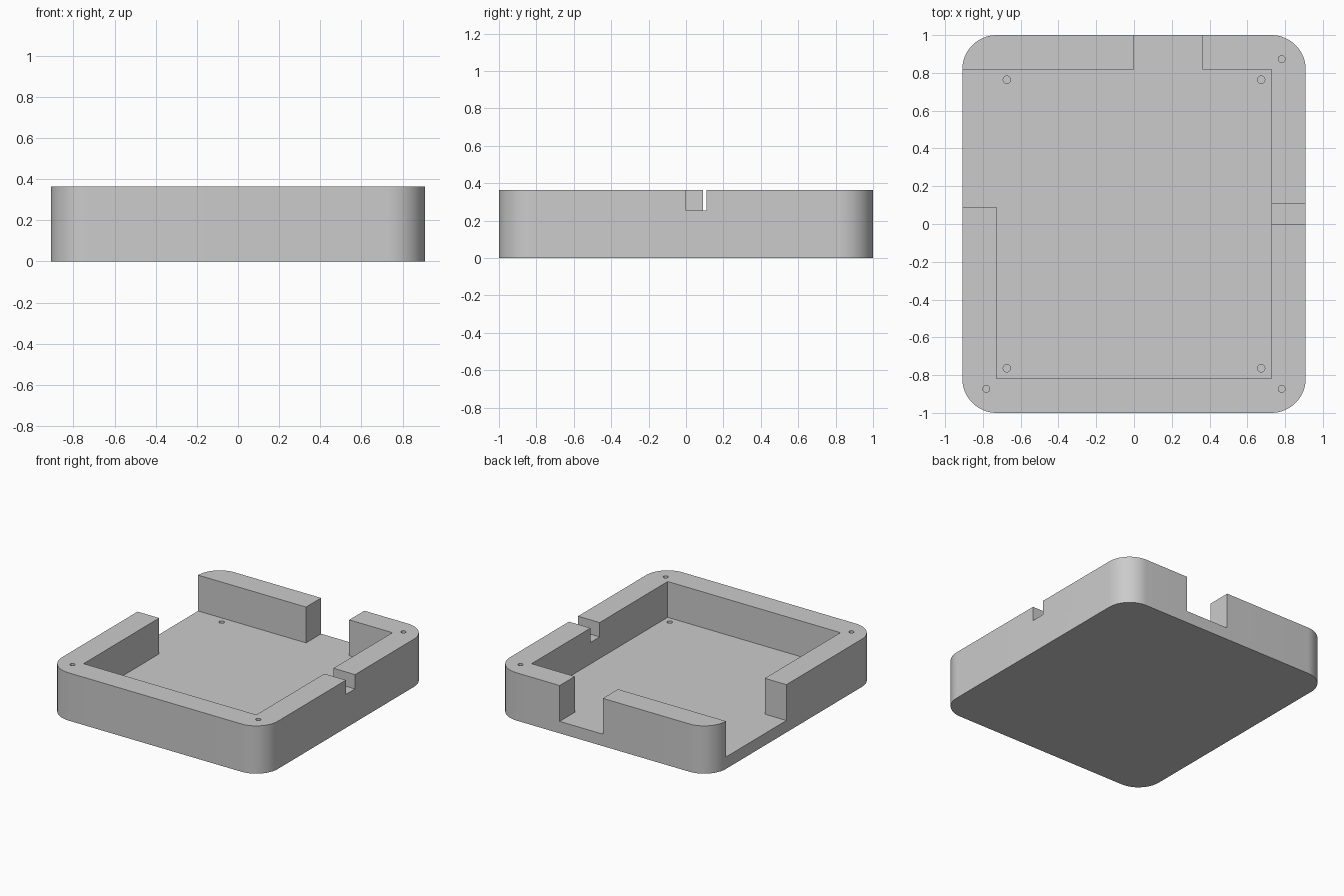
import bpy
import bmesh
from math import cos, sin, pi, radians

if "Cube" in bpy.data.objects:
    bpy.data.objects.remove(bpy.data.objects["Cube"], do_unlink=True)

U = 1 / 55                    # one design unit
HX, HY, TOP = 50, 55, 20      # half width, half depth, height
WALL, FLOOR = 10, 5
IX, IY = HX - WALL, HY - WALL

grey = bpy.data.materials.new("plain grey")
grey.use_nodes = True
grey.diffuse_color = (0.6, 0.6, 0.6, 1)
grey.node_tree.nodes["Principled BSDF"].inputs["Base Color"].default_value = (0.6, 0.6, 0.6, 1)


def prism(name, outline, z0, z1):
    """Extrude a counterclockwise outline between two heights."""
    bm = bmesh.new()
    face = bm.faces.new([bm.verts.new((x * U, y * U, z0 * U)) for x, y in outline])
    extruded = bmesh.ops.extrude_face_region(bm, geom=[face])["geom"]
    moved = [v for v in extruded if isinstance(v, bmesh.types.BMVert)]
    bmesh.ops.translate(bm, verts=moved, vec=(0, 0, (z1 - z0) * U))
    bmesh.ops.recalc_face_normals(bm, faces=bm.faces)
    mesh = bpy.data.meshes.new(name)
    bm.to_mesh(mesh)
    bm.free()
    mesh.materials.append(grey)
    obj = bpy.data.objects.new(name, mesh)
    bpy.context.collection.objects.link(obj)
    return obj


def arc(cx, cy, r, start, sweep, steps):
    return [(cx + r * cos(start + sweep * i / steps), cy + r * sin(start + sweep * i / steps))
            for i in range(steps + 1)]


def cut(target, cutter):
    cutter.hide_render = True
    mod = target.modifiers.new("cut", 'BOOLEAN')
    mod.operation = 'DIFFERENCE'
    mod.solver = 'EXACT'
    mod.object = cutter
    bpy.context.view_layer.objects.active = target
    bpy.ops.object.modifier_apply(modifier=mod.name)
    bpy.data.objects.remove(cutter, do_unlink=True)


# Rounded solid block
outline = []
for i, (sx, sy) in enumerate([(1, 1), (-1, 1), (-1, -1), (1, -1)]):
    outline += arc(sx * IX, sy * IY, WALL, i * pi / 2, pi / 2, 16)
tray = prism("enclosure_tray", outline, 0, TOP)

# Cavity with the back and left wall openings
cavity = [(-IX, -IY), (IX, -IY), (IX, IY), (20, IY), (20, 70), (0, 70),
          (0, IY), (-70, IY), (-70, 5), (-IX, 5)]
cut(tray, prism("cavity_cutter", cavity, FLOOR, 30))

# Shallow cable slot through the +x wall
cut(tray, prism("slot_cutter", [(35, 0), (60, 0), (60, 6), (35, 6)], 14, 30))

# Blind screw holes in the floor, then in the rim
holes = [(sx * 37, sy * 42, 1.1, 1.5, 10) for sx in (-1, 1) for sy in (-1, 1)]
holes += [(sx * 43, sy * 48, 1, 10, 30) for sx, sy in ((-1, -1), (1, -1), (1, 1))]
for x, y, r, z0, z1 in holes:
    cut(tray, prism("hole_cutter", arc(x, y, r, 0, 2 * pi, 24)[:-1], z0, z1))

# Smooth rounded corners, crisp edges
bpy.ops.object.select_all(action='DESELECT')
tray.select_set(True)
bpy.context.view_layer.objects.active = tray
bpy.ops.object.shade_smooth_by_angle(angle=radians(30))
